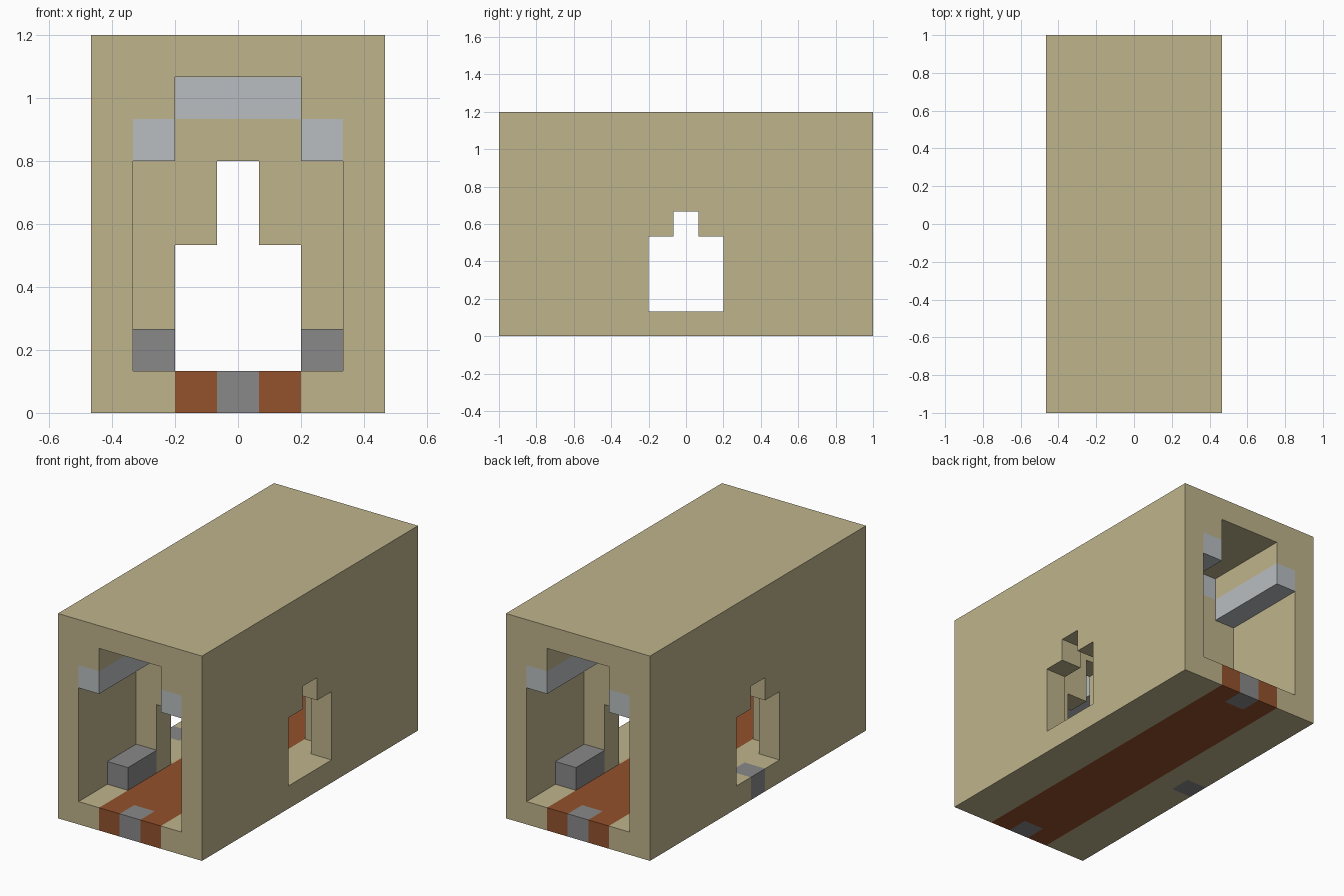
import bpy
import bmesh
from mathutils import Vector

cube = bpy.data.objects.get("Cube")
if cube:
    bpy.data.objects.remove(cube)

# The building stands on a regular block grid
NX, NY, NZ = 7, 15, 9
S = 2 / NY


def material(name, rgb):
    lin = [((c / 255 + 0.055) / 1.055) ** 2.4 for c in rgb] + [1]
    m = bpy.data.materials.new(name)
    m.use_nodes = True
    m.diffuse_color = lin
    m.node_tree.nodes["Principled BSDF"].inputs["Base Color"].default_value = lin
    return m


SAND = material("sandstone", (191, 180, 140))
BRICK = material("terracotta", (147, 81, 45))
STONE = material("grey_stone", (137, 137, 137))
PALE = material("pale_stone", (186, 190, 193))

blocks = {}


def fill(part, xs, ys, zs):
    """Fill an inclusive block range with a part, or carve it when part is None."""
    for x in range(xs[0], xs[1] + 1):
        for y in range(ys[0], ys[1] + 1):
            for z in range(zs[0], zs[1] + 1):
                if part:
                    blocks[x, y, z] = part
                else:
                    blocks.pop((x, y, z), None)


def both_ends(part, xs, ys, zs):
    fill(part, xs, ys, zs)
    fill(part, xs, (NY - 1 - ys[1], NY - 1 - ys[0]), zs)


# Solid shell with a vaulted passage along its length
fill("shell", (0, NX - 1), (0, NY - 1), (0, NZ - 1))
fill(None, (1, 5), (0, NY - 1), (1, 5))
fill(None, (2, 4), (0, NY - 1), (6, 7))

# Pale ledges along the vault
for x in (1, 5):
    fill("vault_ledges", (x, x), (0, NY - 1), (6, 6))

# Partitions between porches and hall, with stepped doorways and pale lintels
both_ends("partitions", (1, 5), (4, 4), (1, 6))
both_ends("lintels", (2, 4), (4, 4), (7, 7))
both_ends(None, (2, 4), (4, 4), (1, 3))
both_ends(None, (3, 3), (4, 4), (4, 5))

# Stepped side doorways
for x in (0, NX - 1):
    fill(None, (x, x), (6, 8), (1, 3))
    fill(None, (x, x), (7, 7), (4, 4))

# Floor runner, thresholds and porch benches
fill("floor_runner", (2, 4), (0, NY - 1), (0, 0))
both_ends("end_thresholds", (3, 3), (0, 0), (0, 0))
fill("side_threshold", (0, 0), (7, 7), (0, 0))
for x in (1, 5):
    both_ends("benches", (x, x), (2, 3), (1, 1))

COLOURS = {
    "shell": SAND, "partitions": SAND, "floor_runner": BRICK,
    "end_thresholds": STONE, "side_threshold": STONE, "benches": STONE,
    "vault_ledges": PALE, "lintels": PALE,
}


def build(part, mat):
    """Make one mesh from the exposed faces of a part's blocks."""
    bm = bmesh.new()
    origin = Vector((-NX / 2, -NY / 2, 0))
    for cell, owner in blocks.items():
        if owner != part:
            continue
        centre = Vector(cell) + Vector((0.5, 0.5, 0.5)) + origin
        for axis in range(3):
            for sign in (-1, 1):
                near = list(cell)
                near[axis] += sign
                if tuple(near) in blocks:
                    continue
                n, u, v = Vector(), Vector(), Vector()
                n[axis] = sign / 2
                u[(axis + 1) % 3] = sign / 2
                v[(axis + 2) % 3] = 0.5
                corners = (-u - v, u - v, u + v, -u + v)
                bm.faces.new([bm.verts.new((centre + n + c) * S) for c in corners])
    bmesh.ops.remove_doubles(bm, verts=bm.verts, dist=S / 100)
    bmesh.ops.dissolve_limit(bm, angle_limit=0.01, verts=bm.verts, edges=bm.edges)
    mesh = bpy.data.meshes.new(part)
    bm.to_mesh(mesh)
    bm.free()
    mesh.materials.append(mat)
    obj = bpy.data.objects.new(part, mesh)
    bpy.context.collection.objects.link(obj)


for part, mat in COLOURS.items():
    build(part, mat)
